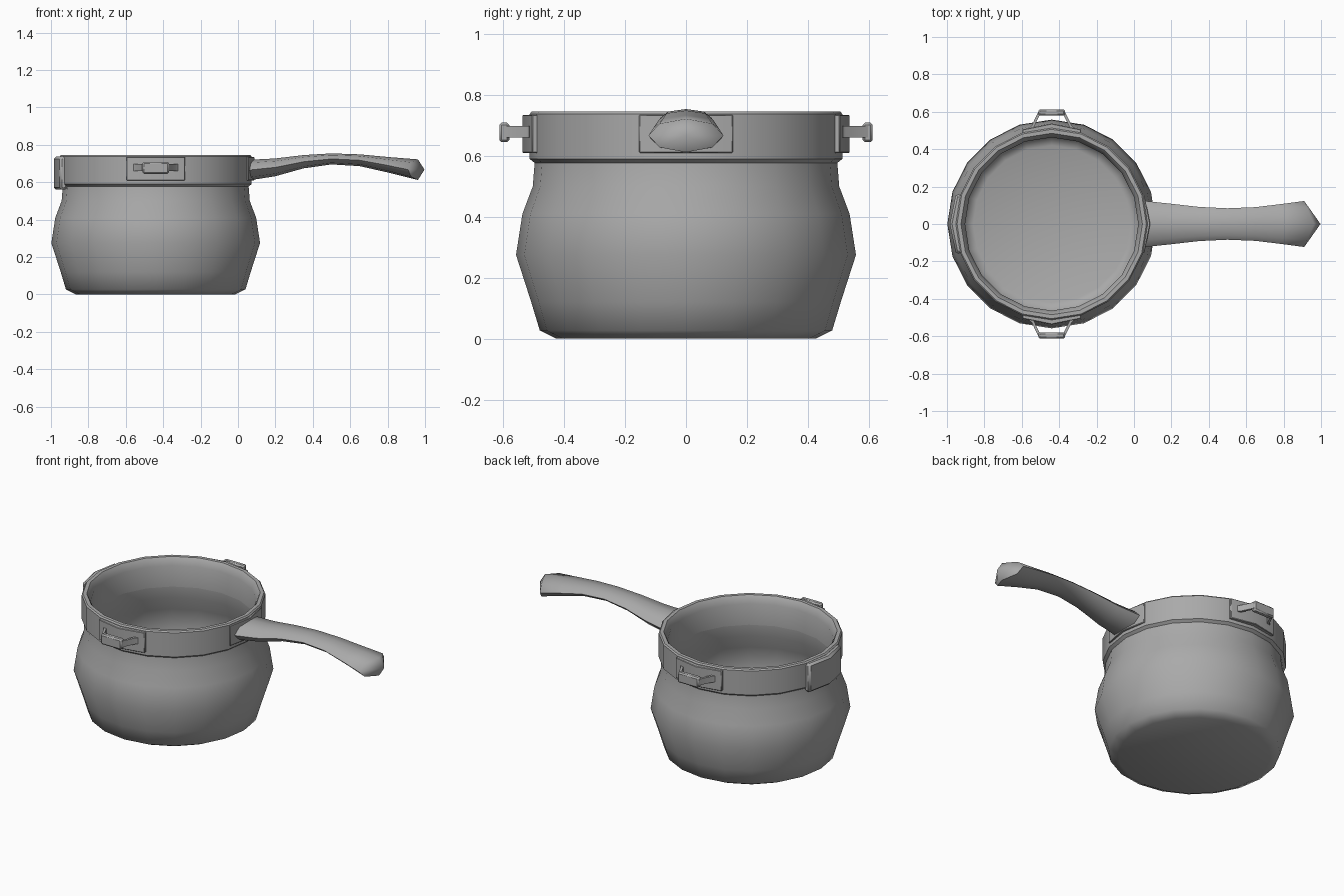
import bpy, bmesh, math
from mathutils import Matrix, Vector

if "Cube" in bpy.data.objects:
    bpy.data.objects.remove(bpy.data.objects["Cube"])

CX = -0.44      # pot axis
SIDES = 20

metal = bpy.data.materials.new("grey metal")
metal.use_nodes = True
GREY = (0.4, 0.4, 0.4, 1)
metal.diffuse_color = GREY
metal.node_tree.nodes["Principled BSDF"].inputs["Base Color"].default_value = GREY


def finish(name, bm, angle=40, bevel=0.0):
    """Turn a bmesh into a named, shaded object."""
    bmesh.ops.recalc_face_normals(bm, faces=bm.faces)
    mesh = bpy.data.meshes.new(name)
    bm.to_mesh(mesh)
    bm.free()
    mesh.materials.append(metal)
    ob = bpy.data.objects.new(name, mesh)
    bpy.context.collection.objects.link(ob)
    if bevel:
        mod = ob.modifiers.new("bevel", 'BEVEL')
        mod.width, mod.segments = bevel, 1
    bpy.ops.object.select_all(action='DESELECT')
    ob.select_set(True)
    bpy.context.view_layer.objects.active = ob
    bpy.ops.object.shade_smooth_by_angle(angle=math.radians(angle))
    return ob


def loft(bm, loops, closed=False):
    """Skin vertex loops of equal length."""
    rows = [[bm.verts.new(p) for p in loop] for loop in loops]
    n = len(rows[0])
    for i in range(len(rows) if closed else len(rows) - 1):
        a, b = rows[i], rows[(i + 1) % len(rows)]
        for k in range(n):
            m = (k + 1) % n
            bm.faces.new((a[k], a[m], b[m], b[k]))
    return rows


def polar(r, deg, z):
    a = math.radians(deg)
    return Vector((CX + r * math.cos(a), r * math.sin(a), z))


def revolve(name, profile, closed, angle):
    bm = bmesh.new()
    loops = [[polar(r, k * 360 / SIDES, z) for k in range(SIDES)] for r, z in profile]
    rows = loft(bm, loops, closed)
    if not closed:
        bm.faces.new(rows[0])
        bm.faces.new(rows[-1])
    return finish(name, bm, angle)


# Pot: outer wall up, then inner wall down to the floor
revolve("pot_body", [
    (0.426, 0.0), (0.48, 0.027), (0.508, 0.12), (0.558, 0.275), (0.537, 0.41),
    (0.503, 0.5), (0.495, 0.6), (0.463, 0.6), (0.466, 0.5), (0.51, 0.41),
    (0.535, 0.275), (0.487, 0.12), (0.458, 0.035), (0.42, 0.02)], False, 50)

# Rim band
revolve("rim_band", [
    (0.488, 0.57), (0.513, 0.59), (0.513, 0.738), (0.506, 0.746), (0.485, 0.746),
    (0.478, 0.736), (0.463, 0.70), (0.463, 0.57)], True, 30)


def bent_plate(name, deg, r, z0, z1, bevel):
    """Plate folded over two facets of the rim band."""
    bm = bmesh.new()
    loops = []
    for d in (-18, 0, 18):
        ro = r - (0.008 if d else 0)
        loops.append([polar(q, deg + d * (0.96 if q == ro else 1), z) for q, z in
                      ((0.495, z0), (ro, z0), (ro, z1), (0.495, z1))])
    rows = loft(bm, loops)
    bm.faces.new(rows[0])
    bm.faces.new(rows[-1])
    return finish(name, bm, 25, bevel)


bent_plate("handle_mount", 0, 0.527, 0.61, 0.735, 0.003)
bent_plate("rest_plate", 180, 0.545, 0.56, 0.737, 0.012)

# Side loops: mount, folded strap and grip bar, front and back
for label, deg, s in (("front", -90, -1), ("back", 90, 1)):
    bent_plate(label + "_loop_mount", deg, 0.537, 0.61, 0.735, 0.003)

    path = [(-0.118, 0.515), (-0.108, 0.525), (-0.072, 0.598),
            (0.072, 0.598), (0.108, 0.525), (0.118, 0.515)]
    bm = bmesh.new()
    loops = []
    for x, y in path:
        dx = -0.012 * (1 if x > 0 else -1)
        loops.append([(CX + px, s * py, z) for px, py, z in (
            (x, y, 0.66), (x, y, 0.698), (x + dx, y - 0.008, 0.698), (x + dx, y - 0.008, 0.66))])
    rows = loft(bm, loops)
    bm.faces.new(rows[0])
    bm.faces.new(rows[-1])
    finish(label + "_loop_strap", bm, 25)

    bm = bmesh.new()
    bmesh.ops.create_cube(bm, size=1, matrix=Matrix.Translation((CX, s * 0.596, 0.677))
                          @ Matrix.Diagonal((0.142, 0.034, 0.064, 1)))
    finish(label + "_loop_grip", bm, 25, 0.008)

# Long handle: octagonal sections (x, half width, bottom z, top z, forward bow)
sections = [(0.06, 0.123, 0.61, 0.72, 0), (0.2, 0.108, 0.632, 0.727, 0),
            (0.35, 0.091, 0.674, 0.745, 0), (0.5, 0.084, 0.695, 0.754, 0),
            (0.65, 0.09, 0.686, 0.749, 0), (0.79, 0.107, 0.65, 0.734, 0.02),
            (0.91, 0.123, 0.612, 0.722, 0.052)]
bm = bmesh.new()
loops = []
for x, w, z0, z1, bow in sections:
    ring = []
    for k in range(8):
        c, sn = math.cos(k * math.pi / 4), math.sin(k * math.pi / 4)
        ring.append((x + bow * (1 - abs(c)), w * c, (z0 + z1) / 2 + (z1 - z0) / 2 * sn))
    loops.append(ring)
rows = loft(bm, loops)
bm.faces.new(rows[0])
tip = bm.verts.new((0.997, 0, 0.667))
for k in range(8):
    bm.faces.new((rows[-1][k], rows[-1][(k + 1) % 8], tip))
finish("long_handle", bm, 60)
